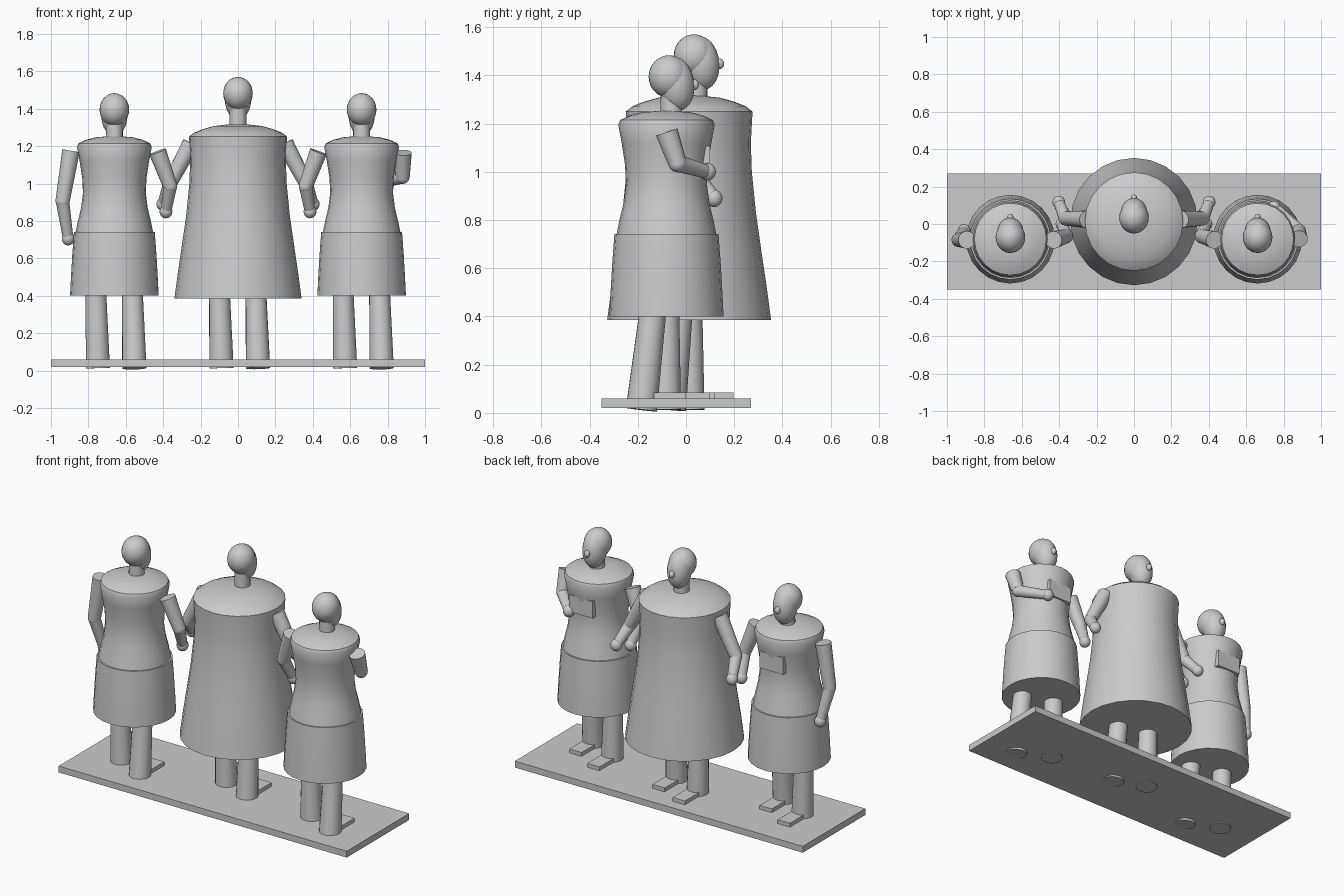
import bpy, bmesh, math
from mathutils import Vector

if "Cube" in bpy.data.objects:
    bpy.data.objects.remove(bpy.data.objects["Cube"])


def finish(bm, name, smooth=True):
    bmesh.ops.recalc_face_normals(bm, faces=bm.faces[:])
    me = bpy.data.meshes.new(name)
    bm.to_mesh(me)
    bm.free()
    ob = bpy.data.objects.new(name, me)
    bpy.context.collection.objects.link(ob)
    if smooth:
        bpy.context.view_layer.objects.active = ob
        bpy.ops.object.select_all(action='DESELECT')
        ob.select_set(True)
        bpy.ops.object.shade_smooth_by_angle(angle=math.radians(40))
    return ob


def box(name, center, size):
    bm = bmesh.new()
    bmesh.ops.create_cube(bm, size=1)
    bmesh.ops.scale(bm, vec=size, verts=bm.verts)
    bmesh.ops.translate(bm, vec=center, verts=bm.verts)
    return finish(bm, name, False)


def ball(name, center, radii, tilt=0):
    bm = bmesh.new()
    bmesh.ops.create_uvsphere(bm, u_segments=24, v_segments=16, radius=1)
    bmesh.ops.scale(bm, vec=radii, verts=bm.verts)
    ob = finish(bm, name)
    ob.location = center
    ob.rotation_euler.x = tilt
    return ob


def limb(name, a, b, ra, rb):
    a, b = Vector(a), Vector(b)
    bm = bmesh.new()
    bmesh.ops.create_cone(bm, cap_ends=True, segments=20, radius1=ra, radius2=rb, depth=(b - a).length)
    ob = finish(bm, name)
    ob.location = (a + b) / 2
    ob.rotation_euler = (b - a).to_track_quat('Z', 'Y').to_euler()
    return ob


def lathe(name, x, y, profile, n=24):
    bm = bmesh.new()
    rings = []
    for r, z in profile:
        rings.append([bm.verts.new((x + r * math.cos(2 * math.pi * i / n),
                                    y + r * math.sin(2 * math.pi * i / n), z)) for i in range(n)])
    for lo, hi in zip(rings, rings[1:]):
        for i in range(n):
            bm.faces.new((lo[i], lo[(i + 1) % n], hi[(i + 1) % n], hi[i]))
    bm.faces.new(rings[0])
    bm.faces.new(rings[-1])
    return finish(bm, name)


def arm(name, shoulder, elbow, hand):
    limb(name + "_upper_arm", shoulder, elbow, 0.047, 0.038)
    ball(name + "_elbow", elbow, (0.037,) * 3)
    limb(name + "_forearm", elbow, hand, 0.036, 0.028)
    ball(name + "_hand", hand, (0.034, 0.034, 0.036))


def head(name, x, y, z):
    # z is the crown height; y is the body axis, with the face towards +y
    limb(name + "_neck", (x, y + 0.022, z - 0.28), (x, y + 0.022, z - 0.15), 0.046, 0.044)
    ball(name + "_skull", (x, y + 0.012, z - 0.088), (0.079, 0.084, 0.088))
    ball(name + "_face", (x, y + 0.042, z - 0.118), (0.07, 0.075, 0.112), math.radians(8))
    ball(name + "_nose", (x, y + 0.118, z - 0.122), (0.017, 0.019, 0.022))


def legs(name, x, y, rear, front, hem):
    for side, dx, yb in (("rear", 0.107, rear), ("front", -0.088, front)):
        limb(f"{name}_{side}_leg", (x + dx, yb, 0.013),
             (x + dx - 0.012, yb + (y - yb) * 0.5, hem + 0.06), 0.065, 0.055)
        box(f"{name}_{side}_foot", (x + dx, yb + 0.09, 0.07), (0.085, 0.19, 0.028))


# base plate
box("base_plate", (0, -0.04, 0.04), (2, 0.62, 0.04))

# tall middle figure in a long dress
MY = 0.013
lathe("middle_dress", 0, MY, [(0.34, 0.385), (0.322, 0.52), (0.3, 0.67), (0.277, 0.83), (0.26, 1.0),
                              (0.256, 1.12), (0.263, 1.25), (0.235, 1.272), (0.19, 1.29),
                              (0.13, 1.307), (0.05, 1.316)])
head("middle", 0, MY + 0.008, 1.57)
legs("middle", 0, MY, -0.065, 0.012, 0.385)
for s, side in ((-1, "left"), (1, "right")):
    arm("middle_" + side, (s * 0.25, 0.025, 1.215), (s * 0.367, 0.03, 0.995), (s * 0.402, 0.117, 0.89))

# two smaller figures with skirt, top and chest panel
SY = -0.081
for s, side in ((-1, "left"), (1, "right")):
    x = s * 0.661
    lathe(side + "_skirt", x, SY, [(0.237, 0.4), (0.232, 0.5), (0.225, 0.62), (0.216, 0.742)])
    lathe(side + "_top", x, SY, [(0.208, 0.735), (0.195, 0.8), (0.178, 0.87), (0.168, 0.95), (0.172, 1.03),
                                 (0.186, 1.12), (0.2, 1.195), (0.192, 1.215), (0.15, 1.234),
                                 (0.1, 1.247), (0.04, 1.252)])
    box(side + "_chest_panel", (x, SY + 0.165, 1.055), (0.165, 0.03, 0.105))
    head(side, x, SY - 0.002, 1.483)
    legs(side, x, SY, -0.185, -0.085, 0.4)
    arm(side + "_inner", (s * 0.43, -0.085, 1.17), (s * 0.362, -0.065, 0.985), (s * 0.385, 0.0, 0.85))

# outer arms: one hanging, one folded over the chest
arm("left_outer", (-0.893, -0.085, 1.175), (-0.938, -0.085, 0.905), (-0.908, -0.035, 0.705))
arm("right_outer", (0.882, -0.08, 1.165), (0.88, -0.035, 1.035), (0.75, 0.09, 1.0))
